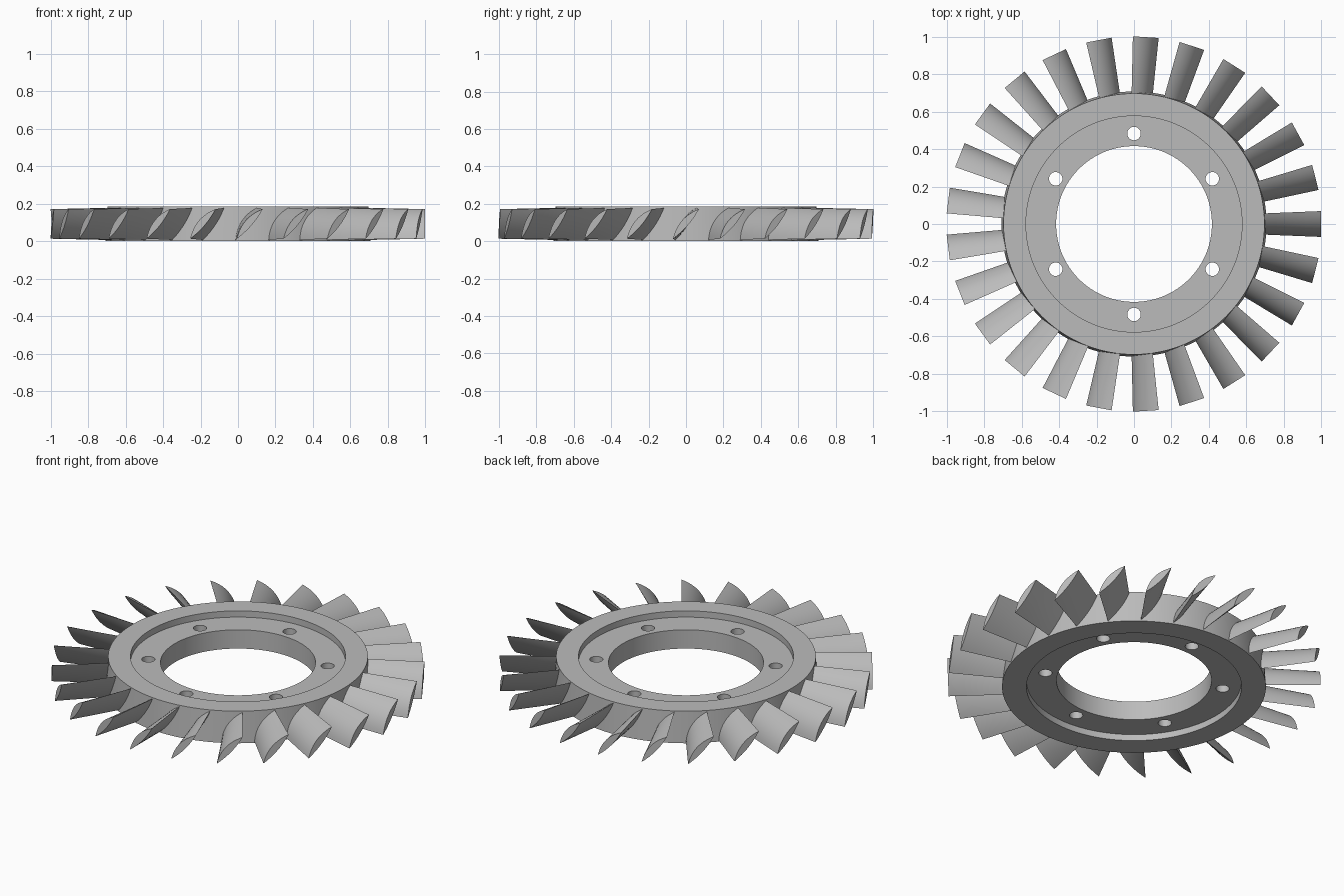
import bpy, bmesh
from math import sin, cos, pi, tau, radians, sqrt

if "Cube" in bpy.data.objects:
    bpy.data.objects.remove(bpy.data.objects["Cube"])

HEIGHT = 0.185
BLADES = 25
HOLES = 6

metal = bpy.data.materials.new("light grey metal")
metal.use_nodes = True
GREY = (0.5, 0.5, 0.5, 1)
metal.diffuse_color = GREY
metal.node_tree.nodes["Principled BSDF"].inputs["Base Color"].default_value = GREY


def make_object(name, bm):
    bmesh.ops.recalc_face_normals(bm, faces=bm.faces)
    mesh = bpy.data.meshes.new(name)
    bm.to_mesh(mesh)
    bm.free()
    mesh.materials.append(metal)
    obj = bpy.data.objects.new(name, mesh)
    bpy.context.collection.objects.link(obj)
    return obj


def smooth(obj):
    bpy.ops.object.select_all(action='DESELECT')
    obj.select_set(True)
    bpy.context.view_layer.objects.active = obj
    bpy.ops.object.shade_smooth_by_angle(angle=radians(30))


def bridge(bm, a, b):
    n = len(a)
    for i in range(n):
        j = (i + 1) % n
        bm.faces.new((a[i], a[j], b[j], b[i]))


# Disc: a turned ring with a recessed web on both sides
def lathe(name, profile, steps=144):
    bm = bmesh.new()
    rings = [[bm.verts.new((r * cos(tau * k / steps), r * sin(tau * k / steps), z))
              for r, z in profile] for k in range(steps)]
    for k in range(steps):
        bridge(bm, rings[k], rings[(k + 1) % steps])
    return make_object(name, bm)


web_low, web_high = 0.037, HEIGHT - 0.037
disc = lathe("disc", [
    (0.416, web_low), (0.577, web_low), (0.577, 0), (0.708, 0),
    (0.697, HEIGHT), (0.577, HEIGHT), (0.577, web_high), (0.416, web_high)])

# Bolt holes through the web
bm = bmesh.new()
for k in range(HOLES):
    a = tau * k / HOLES + pi / 2
    made = bmesh.ops.create_cone(bm, cap_ends=True, segments=32,
                                 radius1=0.036, radius2=0.036, depth=0.4)
    bmesh.ops.translate(bm, verts=made["verts"],
                        vec=(0.483 * cos(a), 0.483 * sin(a), HEIGHT / 2))
cutter = make_object("bolt_hole_cutter", bm)
cutter.hide_render = True
cut = disc.modifiers.new("bolt holes", 'BOOLEAN')
cut.object = cutter
cut.solver = 'EXACT'
bpy.context.view_layer.objects.active = disc
bpy.ops.object.modifier_apply(modifier=cut.name)
bpy.data.objects.remove(cutter)
smooth(disc)


# Blades: pointed lens sections, slightly twisted from root to tip
def section(width, rise, upper, lower, n=12):
    length = sqrt(width ** 2 + rise ** 2)
    ty, tz = width / length, rise / length
    outline = []
    for side, bulge in ((1, upper), (-1, lower)):
        for i in range(n):
            t = side * (i / n - 0.5)
            d = side * bulge * (1 - 4 * t * t)
            outline.append((t * length * ty - d * tz, t * length * tz + d * ty))
    return outline


def blade_mesh():
    bm = bmesh.new()
    rings = []
    for k in range(5):
        f = k / 4
        x = 0.68 + 0.32 * f
        pts = section(0.112 + 0.026 * f, 0.172 - 0.014 * f, 0.028, 0.012)
        rings.append([bm.verts.new((x, y, HEIGHT / 2 + z)) for y, z in pts])
    for a, b in zip(rings, rings[1:]):
        bridge(bm, a, b)
    bm.faces.new(rings[0])
    bm.faces.new(rings[-1])
    return bm


blade = make_object("blade_1", blade_mesh())
smooth(blade)
for k in range(1, BLADES):
    copy = bpy.data.objects.new(f"blade_{k + 1}", blade.data)
    copy.rotation_euler.z = tau * k / BLADES
    bpy.context.collection.objects.link(copy)
